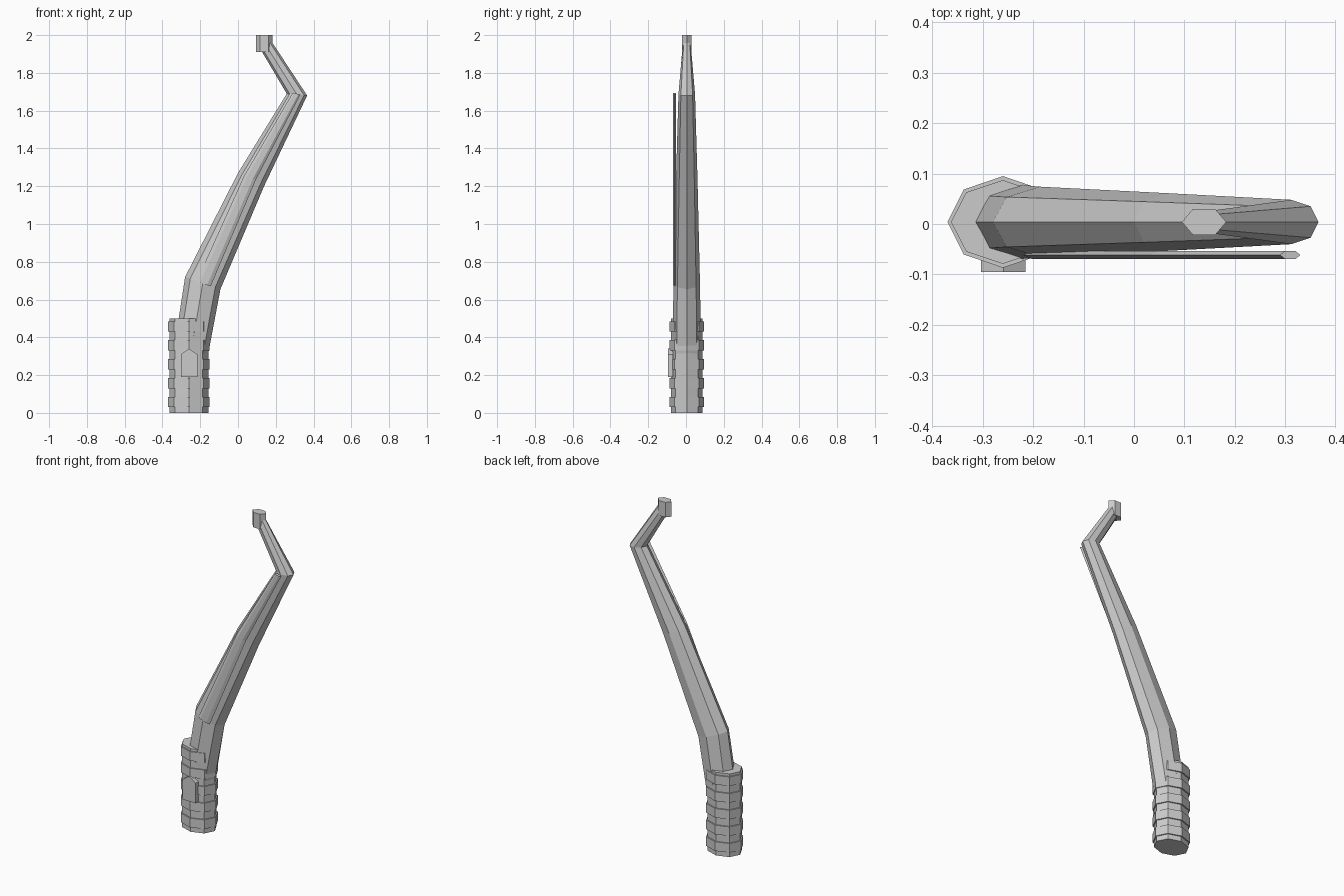
import bpy, bmesh
from math import cos, sin, pi
from mathutils import Vector

if "Cube" in bpy.data.objects:
    bpy.data.objects.remove(bpy.data.objects["Cube"])


def loft(name, sections, y0, n):
    """Skin n-sided rings; each section is (left xz, right xz, half depth in y)."""
    bm = bmesh.new()
    rings = []
    for (lx, lz), (rx, rz), ry in sections:
        mid = Vector(((lx + rx) / 2, y0, (lz + rz) / 2))
        half = Vector(((rx - lx) / 2, 0, (rz - lz) / 2))
        rings.append([bm.verts.new(mid + half * cos(2 * pi * i / n)
                                   + Vector((0, ry * sin(2 * pi * i / n), 0)))
                      for i in range(n)])
    for a, b in zip(rings, rings[1:]):
        for i in range(n):
            j = (i + 1) % n
            bm.faces.new((a[i], a[j], b[j], b[i]))
    bm.faces.new(rings[0][::-1])
    bm.faces.new(rings[-1])
    return finish(name, bm)


def finish(name, bm):
    bmesh.ops.recalc_face_normals(bm, faces=bm.faces)
    me = bpy.data.meshes.new(name)
    bm.to_mesh(me)
    bm.free()
    ob = bpy.data.objects.new(name, me)
    bpy.context.collection.objects.link(ob)
    return ob


def prism(name, x, y, rx, ry, z0, z1, n):
    return loft(name, [((x - rx, z), (x + rx, z), ry) for z in (z0, z1)], y, n)


# Handle core and its raised grip rings
GX, GY = -0.26, 0.004
prism("grip_core", GX, GY, 0.103, 0.083, 0, 0.5, 8)
for k in range(5):
    z = 0.03 + 0.1 * k
    prism(f"grip_ring_{k + 1}", GX, GY, 0.11, 0.091, z, z + 0.055, 8)

# Pentagonal button on the front of the handle
bm = bmesh.new()
outline = [(-0.303, 0.19), (-0.215, 0.19), (-0.215, 0.31), (-0.259, 0.34), (-0.303, 0.31)]
face = bm.faces.new([bm.verts.new((x, -0.095, z)) for x, z in outline])
ext = bmesh.ops.extrude_face_region(bm, geom=[face], use_keep_orig=True)
for v in ext["geom"]:
    if isinstance(v, bmesh.types.BMVert):
        v.co.y = -0.07
finish("button", bm)

# Bent, tapering eight-sided shaft with hooked upper arm
loft("shaft", [
    ((-0.342, 0.32), (-0.16, 0.30), 0.076),
    ((-0.28, 0.72), (-0.093, 0.655), 0.07),
    ((0.0, 1.27), (0.138, 1.20), 0.057),
    ((0.258, 1.69), (0.366, 1.68), 0.044),
    ((0.128, 1.91), (0.172, 1.975), 0.022),
], 0.004, 8)

# Slim strip along the front of the shaft
loft("front_strip", [
    ((-0.22, 0.695), (-0.145, 0.67), 0.0095),
    ((0.032, 1.255), (0.095, 1.235), 0.0095),
    ((0.29, 1.695), (0.33, 1.685), 0.0095),
], -0.0615, 6)

# Six-sided tip block
prism("tip", 0.139, 0.004, 0.044, 0.03, 1.91, 2.0, 6)
